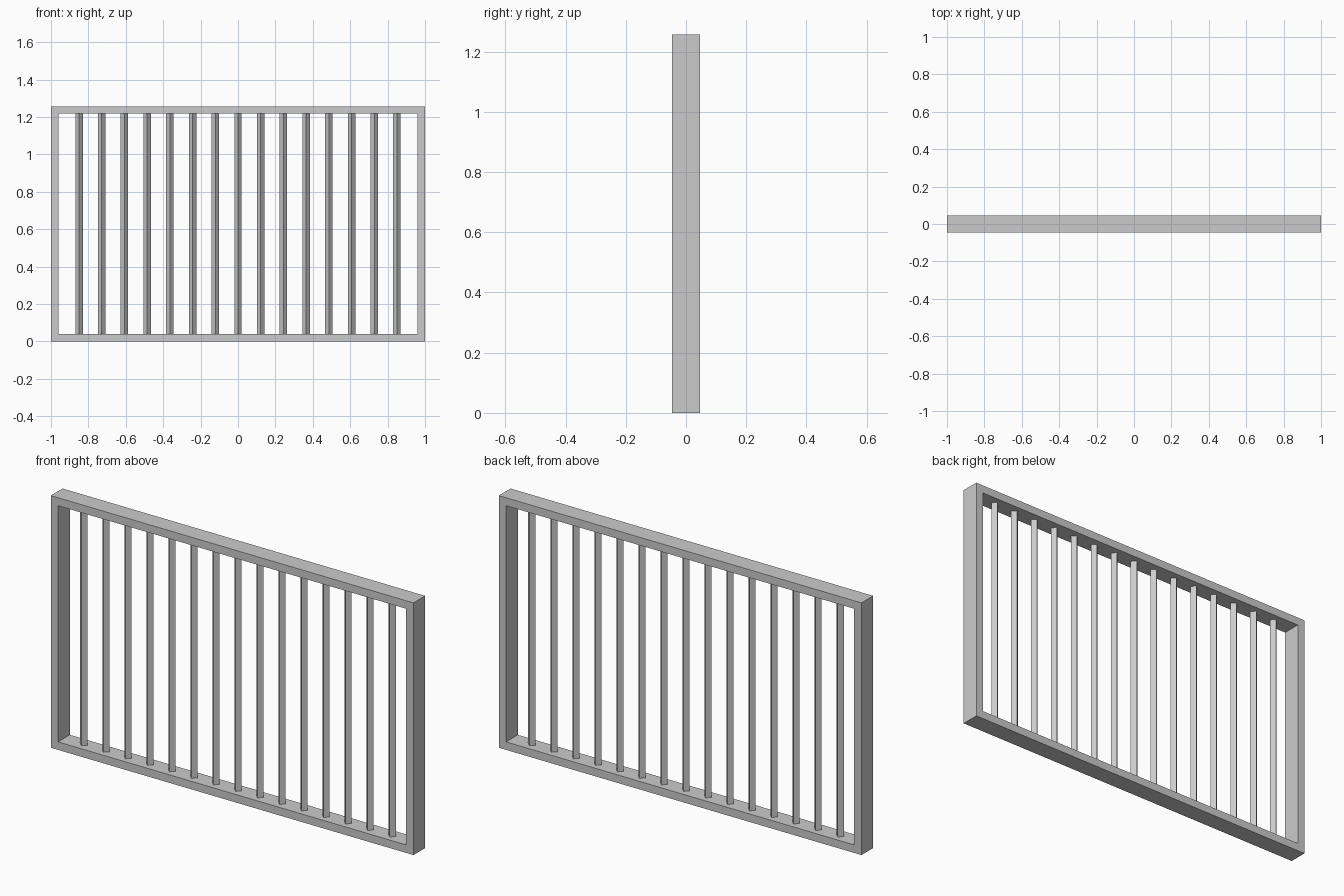
import bpy, bmesh, math
from mathutils import Matrix, Vector

if "Cube" in bpy.data.objects:
    bpy.data.objects.remove(bpy.data.objects["Cube"])

W, D, H = 2.0, 0.092, 1.257   # overall size
T = 0.04                      # frame thickness
BARS, SPAN = 15, 1.70         # bar count, first-to-last distance
BAR_R = 0.02                  # half diagonal of the square bars


def add_object(name, bm):
    bmesh.ops.recalc_face_normals(bm, faces=bm.faces)
    mesh = bpy.data.meshes.new(name)
    bm.to_mesh(mesh)
    bm.free()
    ob = bpy.data.objects.new(name, mesh)
    bpy.context.collection.objects.link(ob)
    return ob


# Rectangular frame: a box with its front and back inset and joined through
bm = bmesh.new()
bmesh.ops.create_cube(bm, size=1, matrix=Matrix.Translation((0, 0, H / 2)) @ Matrix.Diagonal((W, D, H, 1)))
bm.normal_update()
panels = [f for f in bm.faces if abs(f.normal.y) > 0.9]
bmesh.ops.inset_individual(bm, faces=panels, thickness=T, use_even_offset=True)
rims = [e for f in panels for e in f.edges]
bmesh.ops.delete(bm, geom=panels, context='FACES_ONLY')
bmesh.ops.bridge_loops(bm, edges=rims)
add_object("frame", bm)

# Square upright bars, turned 45 degrees so an edge faces the front
for i in range(BARS):
    x = -SPAN / 2 + SPAN * i / (BARS - 1)
    bm = bmesh.new()
    bmesh.ops.create_cone(bm, cap_ends=True, segments=4, radius1=BAR_R, radius2=BAR_R, depth=H - 2 * T)
    # put corners exactly on the x and y axes
    v = bm.verts[:][0].co
    turn = Matrix.Rotation(-math.atan2(v.y, v.x), 4, 'Z')
    bmesh.ops.transform(bm, matrix=Matrix.Translation(Vector((x, 0, H / 2))) @ turn, verts=bm.verts)
    add_object(f"upright_bar_{i + 1}", bm)
